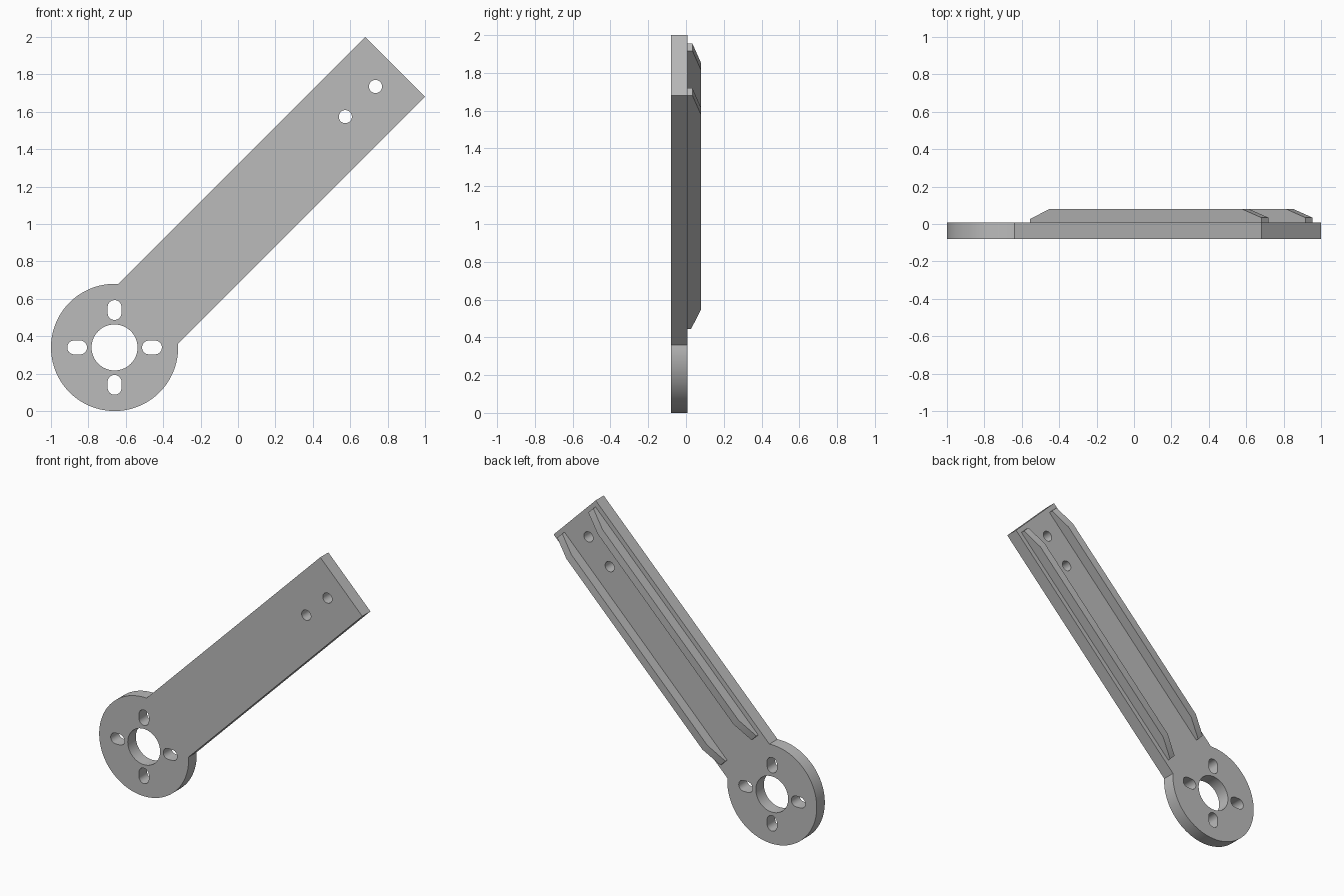
import bpy, bmesh
from math import sin, cos, pi, acos, radians, sqrt
from mathutils import Matrix, Vector

cube = bpy.data.objects.get("Cube")
if cube:
    bpy.data.objects.remove(cube, do_unlink=True)

RING_R, HALF_W, ARM_LEN = 0.34, 0.226, 2.122
FRONT, FACE, BACK = 0.079, -0.009, -0.079   # depth levels, local z points to the front

# Local frame: x runs along the arm, y across it, origin at the ring centre
PLACE = (Matrix.Translation((-0.66, 0, 0.34)) @ Matrix.Rotation(radians(-45), 4, 'Y')
         @ Matrix.Rotation(radians(90), 4, 'X'))

grey = bpy.data.materials.new("grey")
grey.use_nodes = True
grey.diffuse_color = (0.5, 0.5, 0.5, 1)
grey.node_tree.nodes["Principled BSDF"].inputs["Base Color"].default_value = (0.5, 0.5, 0.5, 1)


def arc(centre, r, start, end, n):
    return [Vector(centre) + Vector((cos(a), sin(a))) * r
            for a in (start + (end - start) * i / n for i in range(n + 1))]


def circle(centre, r, n=48):
    return arc(centre, r, 0, 2 * pi, n)[:-1]


def slot(angle, dist, half_len, r):
    out = Vector((cos(angle), sin(angle)))
    d = half_len - r
    return (arc(out * (dist + d), r, angle - pi / 2, angle + pi / 2, 16)
            + arc(out * (dist - d), r, angle + pi / 2, angle + 3 * pi / 2, 16))


def finish(obj):
    obj.data.materials.clear()
    obj.data.materials.append(grey)
    obj.matrix_world = PLACE @ obj.matrix_world
    bpy.ops.object.select_all(action='DESELECT')
    obj.select_set(True)
    bpy.context.view_layer.objects.active = obj
    bpy.ops.object.shade_smooth_by_angle(angle=radians(30))


# Plate: ring head and arm in one outline, with all holes
join = acos(sqrt(RING_R ** 2 - HALF_W ** 2) / RING_R)
loops = [arc((0, 0), RING_R, join, 2 * pi - join, 80)
         + [Vector((ARM_LEN, -HALF_W)), Vector((ARM_LEN, HALF_W))]]
loops.append(circle((0, 0), 0.123, 64))
loops += [slot(pi / 4 + k * pi / 2, 0.2, 0.053, 0.037) for k in range(4)]
loops += [circle((x, 0), 0.035) for x in (1.745, 1.973)]

curve = bpy.data.curves.new("plate_outline", 'CURVE')
curve.dimensions, curve.fill_mode = '2D', 'BOTH'
curve.extrude = (FRONT - FACE) / 2
for pts in loops:
    spline = curve.splines.new('POLY')
    spline.points.add(len(pts) - 1)
    for p, v in zip(spline.points, pts):
        p.co = (v.x, v.y, 0, 1)
    spline.use_cyclic_u = True
outline = bpy.data.objects.new("plate_outline", curve)
bpy.context.collection.objects.link(outline)
bpy.context.view_layer.update()
mesh = bpy.data.meshes.new_from_object(
    outline.evaluated_get(bpy.context.evaluated_depsgraph_get()))
bpy.data.objects.remove(outline, do_unlink=True)
bm = bmesh.new()
bm.from_mesh(mesh)
bmesh.ops.remove_doubles(bm, verts=bm.verts, dist=0.0001)
bmesh.ops.recalc_face_normals(bm, faces=bm.faces)
bmesh.ops.translate(bm, verts=bm.verts, vec=(0, 0, (FRONT + FACE) / 2))
bm.to_mesh(mesh)
bm.free()
plate = bpy.data.objects.new("arm_plate", mesh)
bpy.context.collection.objects.link(plate)
finish(plate)

# Ribs: two bars along the back with sloped ends
profile = [(0.342, FACE), (0.342, -0.027), (0.485, BACK),
           (1.947, BACK), (2.09, -0.034), (2.09, FACE)]
for name, side in (("upper_rib", 1), ("lower_rib", -1)):
    bm = bmesh.new()
    face = bm.faces.new([bm.verts.new((x, side * 0.14, z)) for x, z in profile])
    new = bmesh.ops.extrude_face_region(bm, geom=[face])["geom"]
    bmesh.ops.translate(bm, vec=(0, side * 0.054, 0),
                        verts=[g for g in new if isinstance(g, bmesh.types.BMVert)])
    bmesh.ops.recalc_face_normals(bm, faces=bm.faces)
    mesh = bpy.data.meshes.new(name)
    bm.to_mesh(mesh)
    bm.free()
    rib = bpy.data.objects.new(name, mesh)
    bpy.context.collection.objects.link(rib)
    finish(rib)
